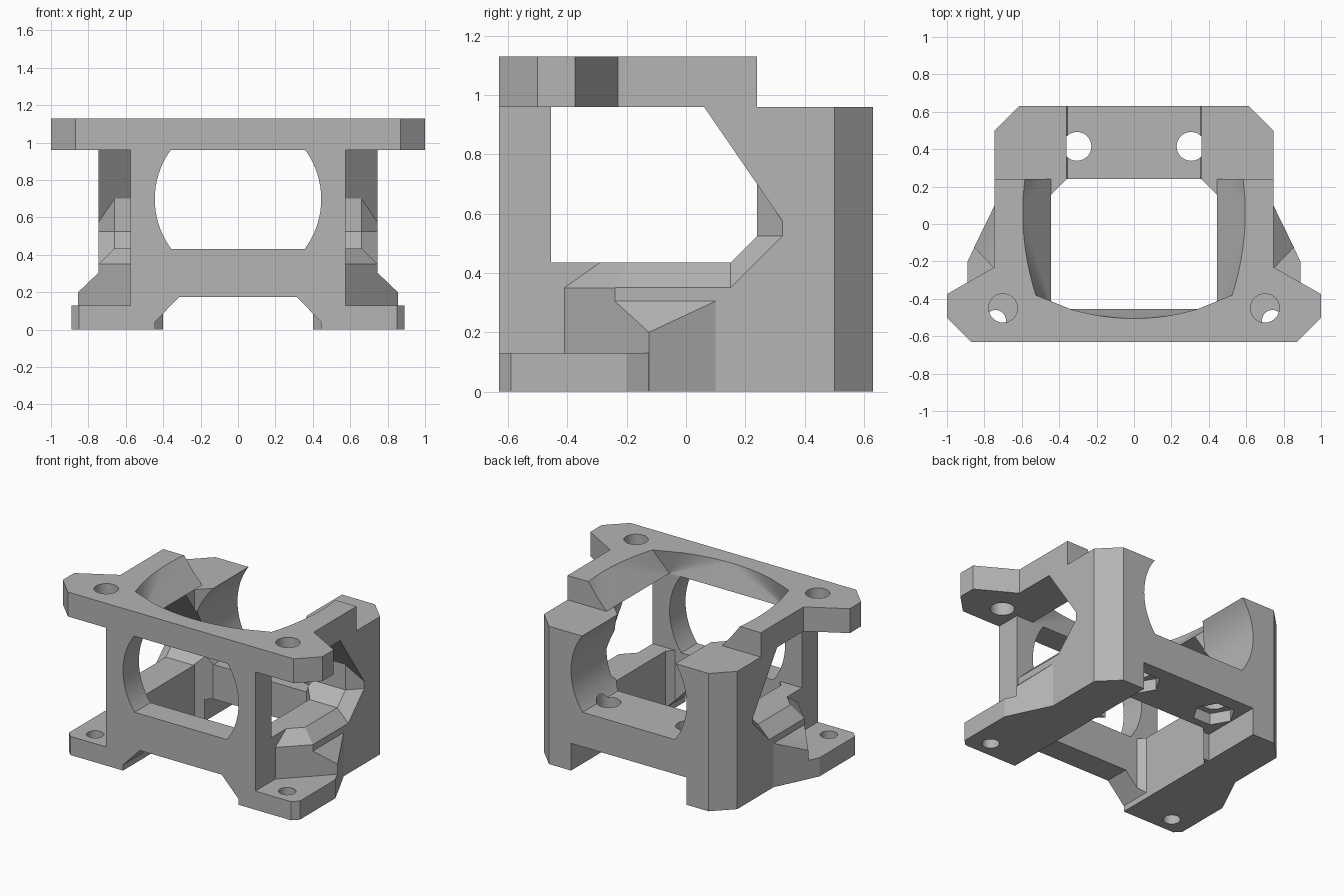
import bpy, bmesh
from math import sin, cos, pi, radians, sqrt

if "Cube" in bpy.data.objects:
    bpy.data.objects.remove(bpy.data.objects["Cube"], do_unlink=True)

grey = bpy.data.materials.new("matte grey")
grey.use_nodes = True
grey.diffuse_color = (0.46, 0.46, 0.46, 1)
grey.node_tree.nodes["Principled BSDF"].inputs["Base Color"].default_value = (0.46, 0.46, 0.46, 1)


def hull(name, pts):
    """Convex solid around the given points."""
    bm = bmesh.new()
    for p in pts:
        bm.verts.new(p)
    bmesh.ops.convex_hull(bm, input=bm.verts[:])
    loose = [v for v in bm.verts if not v.link_faces]
    bmesh.ops.delete(bm, geom=loose, context='VERTS')
    bmesh.ops.dissolve_limit(bm, angle_limit=radians(0.5), verts=bm.verts[:], edges=bm.edges[:])
    bmesh.ops.recalc_face_normals(bm, faces=bm.faces[:])
    me = bpy.data.meshes.new(name)
    bm.to_mesh(me)
    bm.free()
    me.materials.append(grey)
    ob = bpy.data.objects.new(name, me)
    bpy.context.collection.objects.link(ob)
    return ob


def plan(name, pts, z0, z1):
    return hull(name, [(x, y, z) for x, y in pts for z in (z0, z1)])


def both(pts):
    """Points plus their mirror across x = 0."""
    return [(s * p[0], *p[1:]) for p in pts for s in (1, -1)]


def drill(x, y, r, z0, z1, n=40):
    return plan("drill", [(x + r * cos(2 * pi * i / n), y + r * sin(2 * pi * i / n))
                          for i in range(n)], z0, z1)


def combine(target, tool, op):
    bpy.context.view_layer.objects.active = target
    m = target.modifiers.new(op, 'BOOLEAN')
    m.operation, m.solver, m.object = op, 'EXACT', tool
    bpy.ops.object.modifier_apply(modifier=m.name)
    bpy.data.objects.remove(tool, do_unlink=True)


def cut(target, tool):
    combine(target, tool, 'DIFFERENCE')


def join(target, tool):
    combine(target, tool, 'UNION')


# Main block with chamfered rear corners
frame = plan("bracket_frame", both([(.745, -.63), (.745, .5), (.615, .63)]), 0, .96)

# Front corners removed along a diagonal, leaving the narrower front wall
for s in (1, -1):
    cut(frame, plan("corner_cutter", [(s * .575, -.8), (s * .575, -.41),
                                      (s * .9, -.085), (s * .9, -.8)], -.1, 1.1))

# Vertical central opening with chamfered corners
cut(frame, plan("opening_cutter", both([(.405, -.455), (.445, -.41),
                                        (.445, .155), (.36, .24)]), -.1, 1.1))

# Round bore from front to back with flat top and bottom
bore_r, bore_z, half = .445, .698, .268
top_x = sqrt(bore_r ** 2 - half ** 2)
arc = []
for i in range(25):
    z = half * sin(pi / 2 * (i / 12 - 1))
    arc.append((sqrt(bore_r ** 2 - z * z), bore_z + z))
cut(frame, hull("bore_cutter", both([(x, y, z) for x, z in arc for y in (-.8, .8)])))

# Side windows with chamfered outer edge
inner = [(-.455, .435), (.15, .435), (.24, .525), (.24, .7), (.06, .961), (-.455, .961)]
outer = [(-.455, .35), (.15, .35), (.325, .525), (.325, .575), (.06, .961), (-.455, .961)]
for s in (1, -1):
    cut(frame, hull("window_cutter", [(s * x, y, z) for x in (.3, .66) for y, z in inner]))
    cut(frame, hull("window_chamfer_cutter", [(s * .66, y, z) for y, z in inner]
                    + [(s * .7452, y, z) for y, z in outer]))
    # Sill bevel along the diagonal front end
    cut(frame, hull("sill_cutter", [(s * x, x - .985 + dy, z) for x in (.575, .8)
                                    for dy, z in ((0, .35), (0, .7), (.354, .6))]))

# Arch under the front wall and square notch under the rear wall
cut(frame, hull("arch_cutter", both([(x, y, z) for y in (-.8, -.4) for x, z in
                                     ((.445, -.1), (.445, .04), (.315, .175))])))
cut(frame, hull("rear_notch_cutter", both([(.445, y, z) for y in (.2, .8) for z in (-.1, .19)])))

# Mounting feet and their sloped gussets
for s in (1, -1):
    foot = plan("foot", [(s * x, y) for x, y in ((.5, -.63), (.85, -.63), (.89, -.59),
                                                 (.89, -.2), (.745, .1), (.5, .1))], 0, .13)
    join(frame, foot)
    tops = [(.6, -.385, .305), (.745, -.24, .305), (.745, .1, .305), (.6, .1, .305), (.855, -.125, .2)]
    join(frame, hull("gusset", [(s * x, y, h) for x, y, z in tops for h in (0, z)]))

# Top plate: wide front ears plus two arms
plate = plan("top_plate", both([(.87, -.63), (1, -.5), (1, -.375), (.745, -.23)]), .96, 1.13)
join(plate, plan("plate_arms", both([(.745, -.4), (.745, .24)]), .96, 1.13))

# Flared, bowed opening in the plate
rim = []
for i in range(13):
    y = -.38 + i * .06
    rim.append((.595 - (y - .06) ** 2 * .36, y))
for i in range(9):
    x = .34 * i / 8
    rim.append((x, -.505 + .05 * (x / .34) ** 2))
cut(plate, hull("flare_cutter", both([(x, y, 1.1301) for x, y in rim]
                                     + [(.445, -.455, .9599), (.445, .34, .9599)])))
join(frame, plate)

# Screw holes in ears, feet and rear floor, with hex nut pockets below
for s in (1, -1):
    cut(frame, drill(s * .7, -.45, .077, .9, 1.2))
    cut(frame, drill(s * .74, -.515, .055, -.1, .2))
    cut(frame, drill(s * .305, .415, .077, .1, .5))
    cut(frame, drill(s * .305, .415, .135, .1, .27, 6))

# Shading: smooth curves, sharp edges
bpy.ops.object.select_all(action='DESELECT')
frame.select_set(True)
bpy.context.view_layer.objects.active = frame
bpy.ops.object.shade_smooth_by_angle(angle=radians(20))
